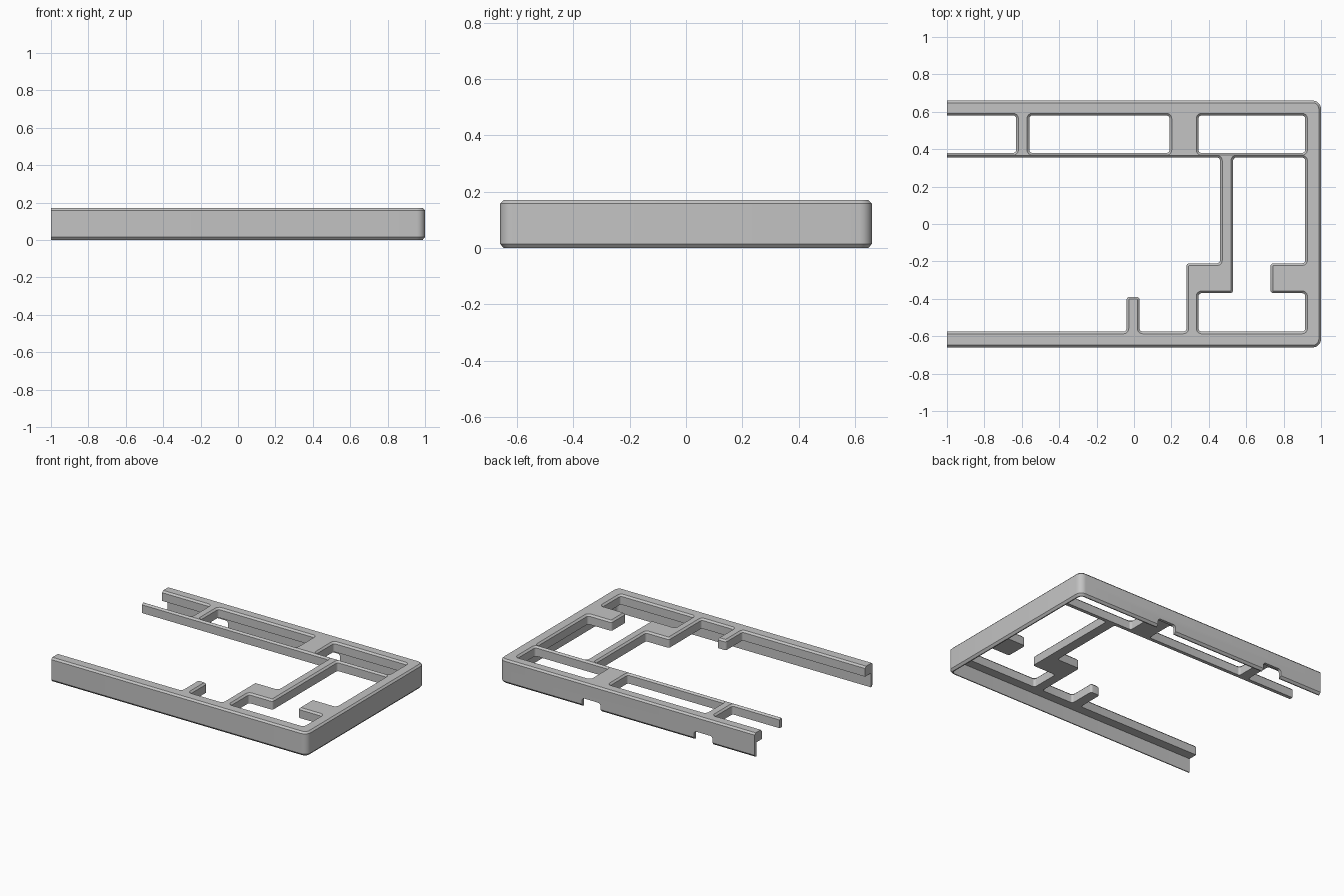
import bpy, bmesh, math
from mathutils import Vector

if "Cube" in bpy.data.objects:
    bpy.data.objects.remove(bpy.data.objects["Cube"])

CUT_X = -1.0        # flat cut end of the half frame
HALF_Y = 0.66
TOP, UNDER = 0.17, 0.10
CHAMFER = 0.012
STEPS = 6

grey = bpy.data.materials.new("plain_grey")
grey.use_nodes = True
grey.diffuse_color = (0.55, 0.55, 0.55, 1)
grey.node_tree.nodes["Principled BSDF"].inputs["Base Color"].default_value = (0.55, 0.55, 0.55, 1)


def outline(corners, inset):
    """Right-angled outline, material on its left, moved inwards with rounded corners."""
    pts = []
    for i, c in enumerate(corners):
        c = Vector(c)
        before, after = Vector(corners[i - 1]), Vector(corners[(i + 1) % len(corners)])
        d_in, d_out = (c - before).normalized(), (after - c).normalized()
        moved = c.copy()
        for d, other in ((d_in, before), (d_out, after)):
            if not (c.x == CUT_X and other.x == CUT_X):
                moved += Vector((-d.y, d.x)) * inset
        if c.x == CUT_X:
            pts.append(moved)
            continue
        radius = 0.045 if c.x == 1 else 0.016
        convex = d_in.cross(d_out) > 0
        radius = max(radius - inset if convex else radius + inset, 0.002)
        centre = moved - d_in * radius + d_out * radius
        for s in range(STEPS + 1):
            a = math.pi / 2 * s / STEPS
            pts.append(centre + radius * (d_in * math.sin(a) - d_out * math.cos(a)))
    return pts


def ring(bm, corners, inset, z):
    return [bm.verts.new((p.x, p.y, z)) for p in outline(corners, inset)]


def strip(bm, a, b, closed):
    n = len(a)
    for i in range(n if closed else n - 1):
        j = (i + 1) % n
        bm.faces.new((a[i], a[j], b[j], b[i]))


def finish(bm, name):
    bmesh.ops.recalc_face_normals(bm, faces=bm.faces)
    mesh = bpy.data.meshes.new(name)
    bm.to_mesh(mesh)
    bm.free()
    mesh.materials.append(grey)
    obj = bpy.data.objects.new(name, mesh)
    bpy.context.collection.objects.link(obj)
    return obj


def activate(obj):
    bpy.ops.object.select_all(action='DESELECT')
    obj.select_set(True)
    bpy.context.view_layer.objects.active = obj


def window(x0, x1, y0, y1):
    return [(x0, y0), (x0, y1), (x1, y1), (x1, y0)]


# Top frame: outer edge with struts, then the closed openings
edge = [(CUT_X, -HALF_Y), (1, -HALF_Y), (1, HALF_Y), (CUT_X, HALF_Y),
        (CUT_X, .58), (-.63, .58), (-.63, .38), (CUT_X, .38),
        (CUT_X, .355), (.46, .355), (.46, -.21), (.28, -.21),
        (.28, -.575), (.03, -.575), (.03, -.39), (-.04, -.39),
        (-.04, -.575), (CUT_X, -.575)]
side_opening = [(.53, -.37), (.53, .355), (.915, .355), (.915, -.21),
                (.73, -.21), (.73, -.37), (.915, -.37), (.915, -.575),
                (.345, -.575), (.345, -.37)]
loops = [edge, window(-.56, .19, .38, .58), window(.345, .915, .38, .58), side_opening]

bm = bmesh.new()
tops, bottoms = [], []
for loop in loops:
    low = ring(bm, loop, 0, UNDER)
    mid = ring(bm, loop, 0, TOP - CHAMFER)
    high = ring(bm, loop, CHAMFER, TOP)
    strip(bm, low, mid, True)
    strip(bm, mid, high, True)
    for verts, store in ((high, tops), (low, bottoms)):
        for i, v in enumerate(verts):
            store.append(bm.edges.get((v, verts[i - 1])))
for edges, z in ((tops, 1), (bottoms, -1)):
    bmesh.ops.triangle_fill(bm, edges=edges, use_beauty=True, normal=(0, 0, z))
top_frame = finish(bm, "top_frame")

# Skirt wall: thin U-shaped wall with a chamfered foot
path = edge[:4]
section = [(0, UNDER), (0, .015), (.013, 0), (.02, 0), (.02, UNDER)]
bm = bmesh.new()
rings = [ring(bm, path, inset, z) for inset, z in section]
for i, r in enumerate(rings):
    strip(bm, rings[i - 1], r, False)
for end in (0, -1):
    bm.faces.new([r[end] for r in rings])
skirt = finish(bm, "skirt_wall")

# Rounded cable notches in the back wall
for x in (.28, -.597):
    bm = bmesh.new()
    bmesh.ops.create_cube(bm, size=1)
    bmesh.ops.scale(bm, vec=(.145, .12, .12), verts=bm.verts)
    bmesh.ops.translate(bm, vec=(x, HALF_Y, 0), verts=bm.verts)
    across = [e for e in bm.edges if abs(e.verts[0].co.y - e.verts[1].co.y) > .1]
    bmesh.ops.bevel(bm, geom=across, offset=.02, segments=4, profile=.5, affect='EDGES')
    cutter = finish(bm, "notch_cutter")
    cutter.hide_render = True
    mod = skirt.modifiers.new("notch", 'BOOLEAN')
    mod.operation = 'DIFFERENCE'
    mod.solver = 'EXACT'
    mod.object = cutter
    activate(skirt)
    bpy.ops.object.modifier_apply(modifier=mod.name)
    bpy.data.objects.remove(cutter)

for obj in (top_frame, skirt):
    activate(obj)
    bpy.ops.object.shade_smooth_by_angle(angle=math.radians(30))
